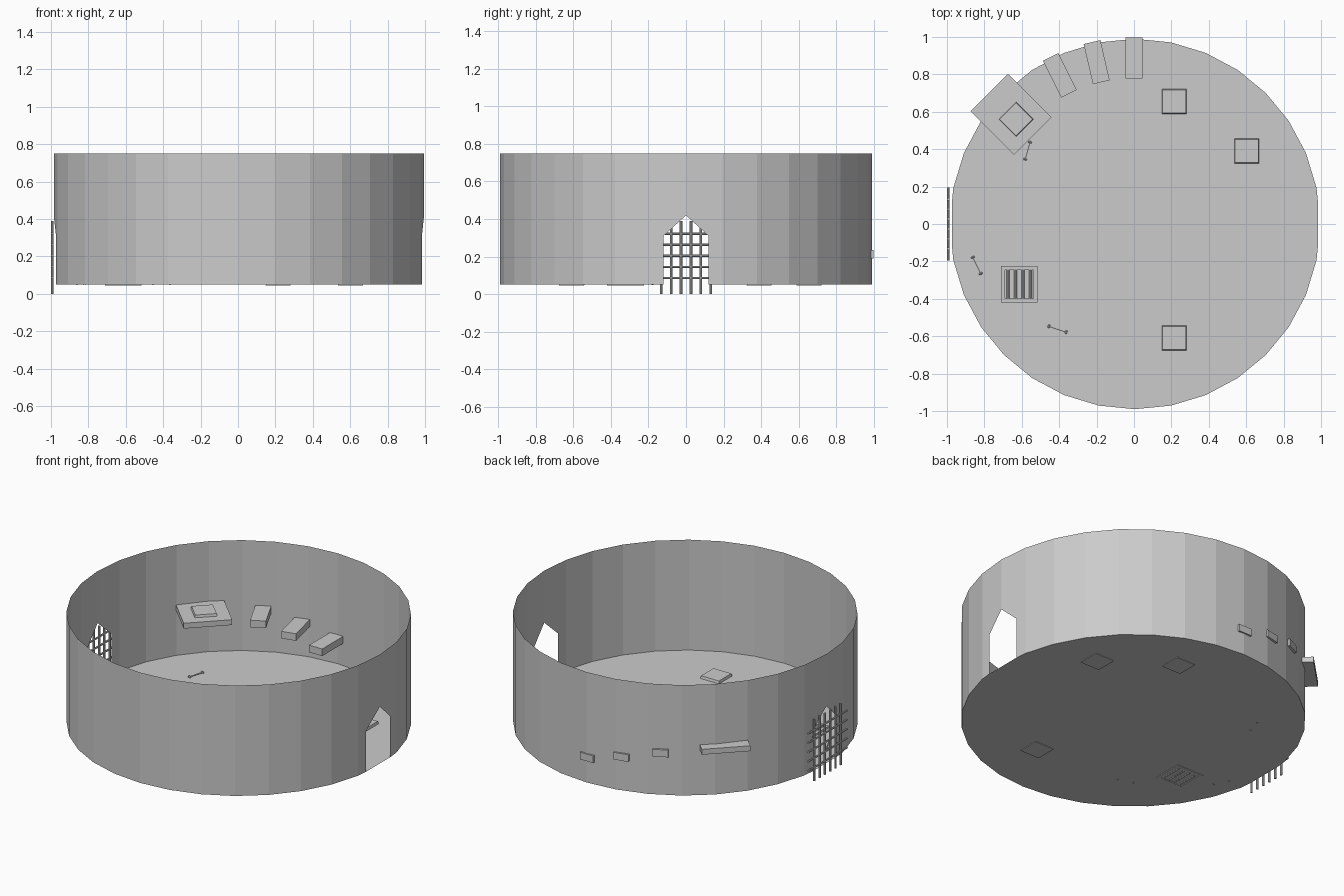
import bpy, bmesh
from math import sin, cos, pi, radians
from mathutils import Matrix, Vector

if "Cube" in bpy.data.objects:
    bpy.data.objects.remove(bpy.data.objects["Cube"])

CX, R, N, FLOOR, TOP = 0.005, 0.99, 32, 0.05, 0.75


def finish(name, bm):
    me = bpy.data.meshes.new(name)
    bm.to_mesh(me)
    bm.free()
    ob = bpy.data.objects.new(name, me)
    bpy.context.collection.objects.link(ob)
    return ob


def add_box(bm, c, s, deg=0, taper=1.0):
    m = Matrix.Translation(c) @ Matrix.Rotation(radians(deg), 4, 'Z') @ Matrix.Diagonal((*s, 1))
    vs = bmesh.ops.create_cube(bm, size=1)['verts']
    for v in vs:
        if v.co.z > 0:
            v.co.x *= taper
            v.co.y *= taper
    bmesh.ops.transform(bm, matrix=m, verts=vs)


def add_rod(bm, a, b, r, sides=8):
    a, b = Vector(a), Vector(b)
    d = b - a
    m = Matrix.Translation((a + b) / 2) @ d.to_track_quat('Z', 'Y').to_matrix().to_4x4()
    bmesh.ops.create_cone(bm, cap_ends=True, segments=sides, radius1=r, radius2=r,
                          depth=d.length, matrix=m)


def box(name, c, s, deg=0, taper=1.0):
    bm = bmesh.new()
    add_box(bm, c, s, deg, taper)
    return finish(name, bm)


def rim(i, t=0.0):
    """Point on the faceted ring: corner i, moved by t toward corner i+1."""
    a, b = 2 * pi * i / N, 2 * pi * (i + 1) / N
    return (CX + R * (cos(a) * (1 - t) + cos(b) * t), R * (sin(a) * (1 - t) + sin(b) * t))


# Wall: thin faceted ring with pointed doorways on both x sides
DOOR = 0.12 / (R * sin(2 * pi / N))
SPRING, APEX = 0.31, 0.42
bm = bmesh.new()
ring = []
for i in range(N):
    half = i % (N // 2)
    if half == 0:                       # right after a doorway centre
        prof = [(DOOR, FLOOR), (1, FLOOR), (1, TOP), (0, TOP), (0, APEX), (DOOR, SPRING)]
        ring.append(rim(i, DOOR))
    elif half == N // 2 - 1:            # right before a doorway centre
        d = 1 - DOOR
        prof = [(0, FLOOR), (d, FLOOR), (d, SPRING), (1, APEX), (1, TOP), (0, TOP)]
        ring += [rim(i), rim(i, d)]
    else:
        prof = [(0, FLOOR), (1, FLOOR), (1, TOP), (0, TOP)]
        ring.append(rim(i))
    bm.faces.new([bm.verts.new((*rim(i, t), z)) for t, z in prof])
bmesh.ops.remove_doubles(bm, verts=bm.verts, dist=1e-4)
finish("arena_wall", bm)

# Floor disc, cut straight at the doorways
bm = bmesh.new()
bm.faces.new([bm.verts.new((x, y, FLOOR)) for x, y in ring])
finish("arena_floor", bm)

# Rising steps through the wall
for k, deg in enumerate((0, 13, 26.5)):
    a = radians(deg)
    box(f"step_{k + 1}", (-0.888 * sin(a), 0.888 * cos(a), 0.212 + 0.053 * k),
        (0.092, 0.22, 0.045), deg)

# Landing at the head of the steps
box("landing", (-0.657, 0.587, 0.353), (0.33, 0.283, 0.034), -45)

# Pressure plates on the floor and the landing
for k, (x, y, z, deg) in enumerate([(0.215, 0.655, 0.056, 0), (0.602, 0.39, 0.056, 0),
                                    (0.215, -0.61, 0.056, 0), (-0.63, 0.56, 0.375, 45)]):
    box(f"pressure_plate_{k + 1}", (x, y, z), (0.134, 0.134, 0.021), deg, 0.93)

# Floor grate: frame and bars
gx, gy = -0.613, -0.322
bm = bmesh.new()
for s in (-1, 1):
    add_box(bm, (gx + s * 0.087, gy, 0.054), (0.022, 0.196, 0.016))
    add_box(bm, (gx, gy + s * 0.087, 0.054), (0.152, 0.022, 0.016))
finish("grate_frame", bm)
bm = bmesh.new()
for k in range(4):
    x = gx + (k - 1.5) * 0.04
    add_rod(bm, (x, gy - 0.08, 0.055), (x, gy + 0.08, 0.055), 0.008)
finish("grate_bars", bm)

# Portcullis outside the left doorway
bm = bmesh.new()
for k in range(6):
    y = (k - 2.5) * 0.053
    add_rod(bm, (-0.993, y, 0), (-0.993, y, 0.39), 0.007)
for k in range(5):
    z = 0.086 + 0.059 * k
    add_rod(bm, (-0.993, -0.195, z), (-0.993, 0.195, z), 0.006)
finish("portcullis", bm)

# Bones scattered on the floor
for k, (x1, y1, x2, y2) in enumerate([(-0.862, -0.178, -0.82, -0.265),
                                      (-0.455, -0.547, -0.363, -0.578),
                                      (-0.556, 0.438, -0.582, 0.346)]):
    a, b = Vector((x1, y1, 0.055)), Vector((x2, y2, 0.055))
    side = (b - a).normalized().cross(Vector((0, 0, 1))) * 0.004
    bm = bmesh.new()
    add_rod(bm, a, b, 0.004, 6)
    for p in (a + side, a - side, b + side, b - side):
        bmesh.ops.create_icosphere(bm, subdivisions=1, radius=0.007,
                                   matrix=Matrix.Translation(p))
    finish(f"bone_{k + 1}", bm)
